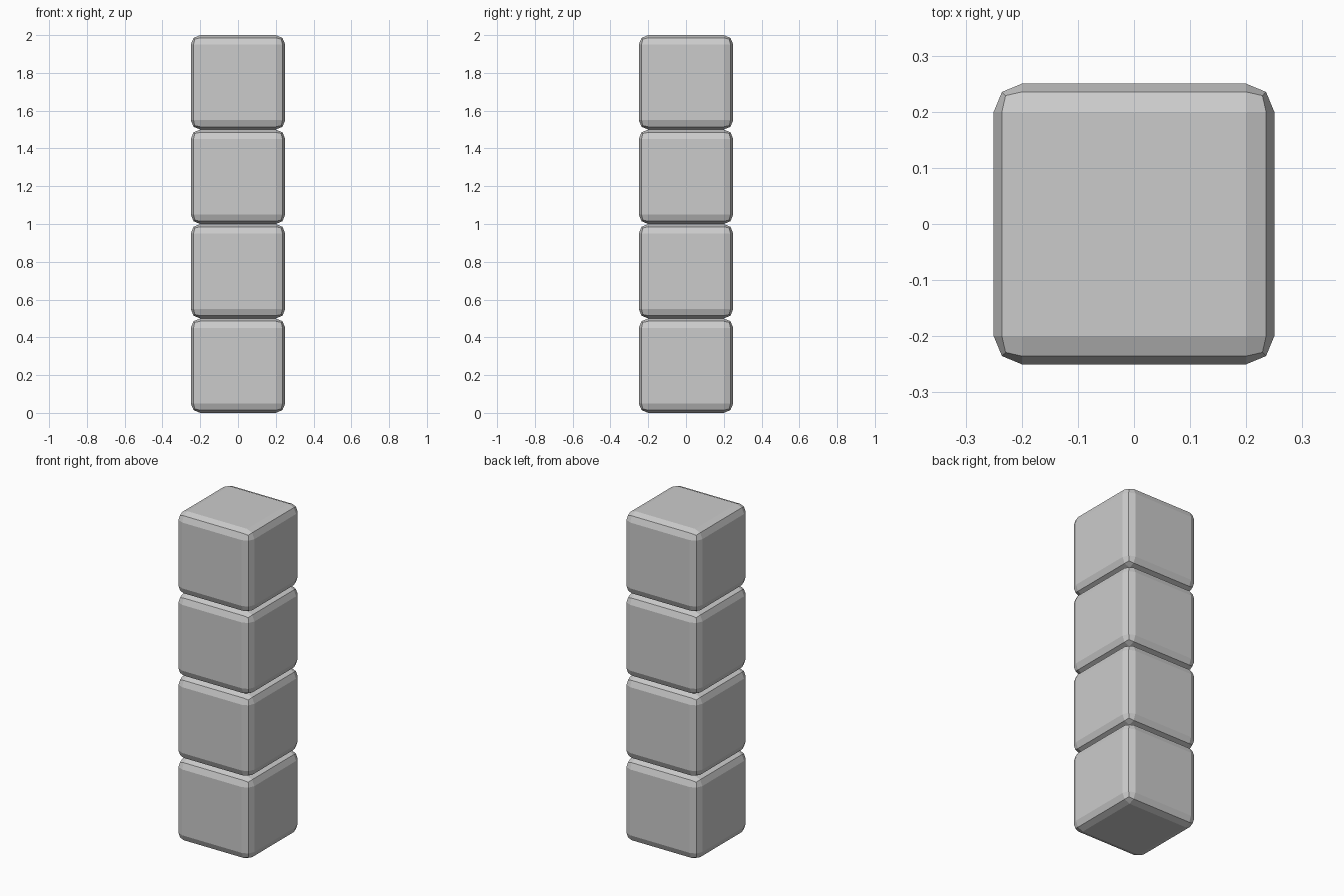
import bpy

if "Cube" in bpy.data.objects:
    bpy.data.objects.remove(bpy.data.objects["Cube"])

SIZE = 0.5


def rounded_block(name, z):
    """Cube with two-segment bevelled edges, flat shaded."""
    bpy.ops.mesh.primitive_cube_add(size=SIZE, location=(0, 0, z))
    block = bpy.context.object
    block.name = name
    bevel = block.modifiers.new("rounded_edges", 'BEVEL')
    bevel.width = 0.05
    bevel.segments = 2
    bevel.limit_method = 'NONE'
    return block


# Column of four stacked blocks
for i in range(4):
    rounded_block(f"column_block_{i + 1}", SIZE * (i + 0.5))
